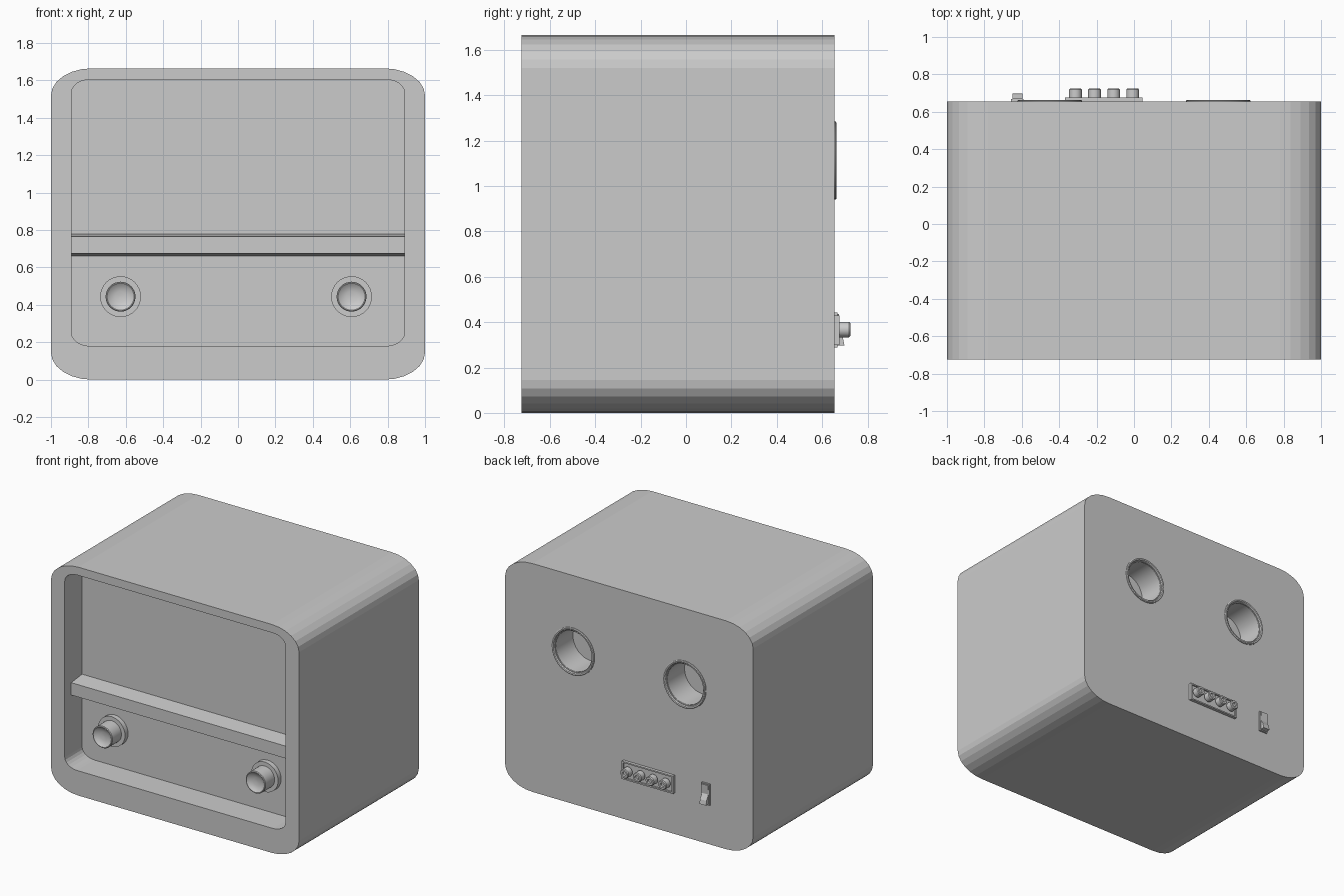
import bpy, bmesh, math

if "Cube" in bpy.data.objects:
    bpy.data.objects.remove(bpy.data.objects["Cube"])

FRONT, BACK, PANEL = -0.725, 0.655, -0.525


def finish(name, bm, smooth=False):
    bmesh.ops.recalc_face_normals(bm, faces=bm.faces)
    me = bpy.data.meshes.new(name)
    bm.to_mesh(me)
    bm.free()
    ob = bpy.data.objects.new(name, me)
    bpy.context.collection.objects.link(ob)
    if smooth:
        bpy.ops.object.select_all(action='DESELECT')
        ob.select_set(True)
        bpy.context.view_layer.objects.active = ob
        bpy.ops.object.shade_smooth_by_angle(angle=math.radians(35))
    return ob


def rounded(hx, z0, z1, rx, rz, n=6):
    """Rectangle in x/z with elliptical corners."""
    pts = []
    for q, (sx, cz) in enumerate([(1, z1 - rz), (-1, z1 - rz), (-1, z0 + rz), (1, z0 + rz)]):
        for i in range(n + 1):
            a = math.pi / 2 * (q + i / n)
            pts.append((sx * (hx - rx) + rx * math.cos(a), cz + rz * math.sin(a)))
    return pts


def loft(bm, loops):
    """Join equal vertex loops and cap both ends."""
    rows = [[bm.verts.new(p) for p in loop] for loop in loops]
    n = len(rows[0])
    for a, b in zip(rows, rows[1:]):
        for i in range(n):
            j = (i + 1) % n
            bm.faces.new((a[i], a[j], b[j], b[i]))
    return rows


def lathe(name, profile, x, z, segs=32, closed=False):
    """Revolve (radius, y) points about a y axis through x, z."""
    bm = bmesh.new()
    prof = profile + profile[:1] if closed else profile
    loops = [[(x + r * math.cos(2 * math.pi * i / segs), y, z + r * math.sin(2 * math.pi * i / segs))
              for i in range(segs)] for r, y in prof]
    rows = loft(bm, loops)
    if closed:
        bmesh.ops.remove_doubles(bm, verts=bm.verts, dist=1e-6)
    else:
        bm.faces.new(rows[0])
        bm.faces.new(rows[-1])
    return finish(name, bm, True)


def prism(name, profile, x0, x1):
    """Extrude a (y, z) profile along x."""
    bm = bmesh.new()
    rows = loft(bm, [[(x, y, z) for y, z in profile] for x in (x0, x1)])
    bm.faces.new(rows[0])
    bm.faces.new(rows[1])
    return finish(name, bm)


def framed_plate(name, x0, x1, z0, z1, y1, rim, sink):
    """Box on the back face with a raised rim around its outer side."""
    bm = bmesh.new()

    def rect(d, y):
        return [(x0 + d, y, z0 + d), (x1 - d, y, z0 + d), (x1 - d, y, z1 - d), (x0 + d, y, z1 - d)]
    rows = loft(bm, [rect(0, BACK - 0.005), rect(0, y1), rect(rim, y1), rect(rim, y1 - sink)])
    bm.faces.new(rows[0])
    bm.faces.new(rows[-1])
    return finish(name, bm)


# cabinet with recessed front
outer = rounded(1.0, 0.0, 1.665, 0.22, 0.145)
opening = rounded(0.89, 0.18, 1.605, 0.10, 0.07)
bm = bmesh.new()
rows = loft(bm, [[(x, y, z) for x, z in shape] for shape, y in
                 ((outer, BACK), (outer, FRONT), (opening, FRONT), (opening, PANEL))])
bm.faces.new(rows[0])
bm.faces.new(rows[-1])
cabinet = finish("cabinet", bm)

# bass ports in the back
for side, x in (("left", -0.45), ("right", 0.45)):
    cutter = lathe(f"port_cutter_{side}", [(0.147, 0.45), (0.147, 0.80)], x, 1.112)
    cutter.hide_render = True
    cutter.display_type = 'WIRE'
    mod = cabinet.modifiers.new(f"port_{side}", 'BOOLEAN')
    mod.operation = 'DIFFERENCE'
    mod.solver = 'EXACT'
    mod.object = cutter
    bpy.context.view_layer.objects.active = cabinet
    bpy.ops.object.modifier_apply(modifier=mod.name)
    bpy.data.objects.remove(cutter)
    lathe(f"port_ring_{side}", [(0.172, 0.652), (0.172, 0.660), (0.166, 0.664), (0.157, 0.662),
                                (0.146, 0.648), (0.150, 0.640)], x, 1.112, closed=True)

# shelf bar across the recess
prism("divider_bar", [(PANEL + 0.005, 0.78), (-0.65, 0.765), (-0.65, 0.675), (PANEL + 0.005, 0.66)], -0.89, 0.89)

# front knobs with dished faces
for side, x in (("left", -0.628), ("right", 0.607)):
    lathe(f"knob_base_{side}", [(0.109, PANEL + 0.005), (0.109, -0.56)], x, 0.444)
    lathe(f"knob_{side}", [(0.08, -0.55), (0.08, -0.663), (0.076, -0.668), (0.072, -0.668),
                           (0.055, -0.655), (0.03, -0.648), (0.004, -0.646)], x, 0.444)

# terminal plate and binding posts
framed_plate("terminal_plate", -0.368, 0.046, 0.30, 0.43, 0.677, 0.010, 0.012)
for i in range(4):
    lathe(f"binding_post_{i + 1}", [(0.022, 0.66), (0.022, 0.672), (0.034, 0.675), (0.034, 0.718),
                                    (0.029, 0.724), (0.016, 0.724), (0.014, 0.712)],
          -0.313 + 0.102 * i, 0.367, 24)

# rocker switch
framed_plate("switch_frame", -0.657, -0.59, 0.288, 0.442, 0.668, 0.007, 0.006)
prism("switch_rocker", [(0.655, 0.295), (0.698, 0.298), (0.692, 0.330), (0.670, 0.368), (0.674, 0.435), (0.655, 0.435)],
      -0.650, -0.597)
